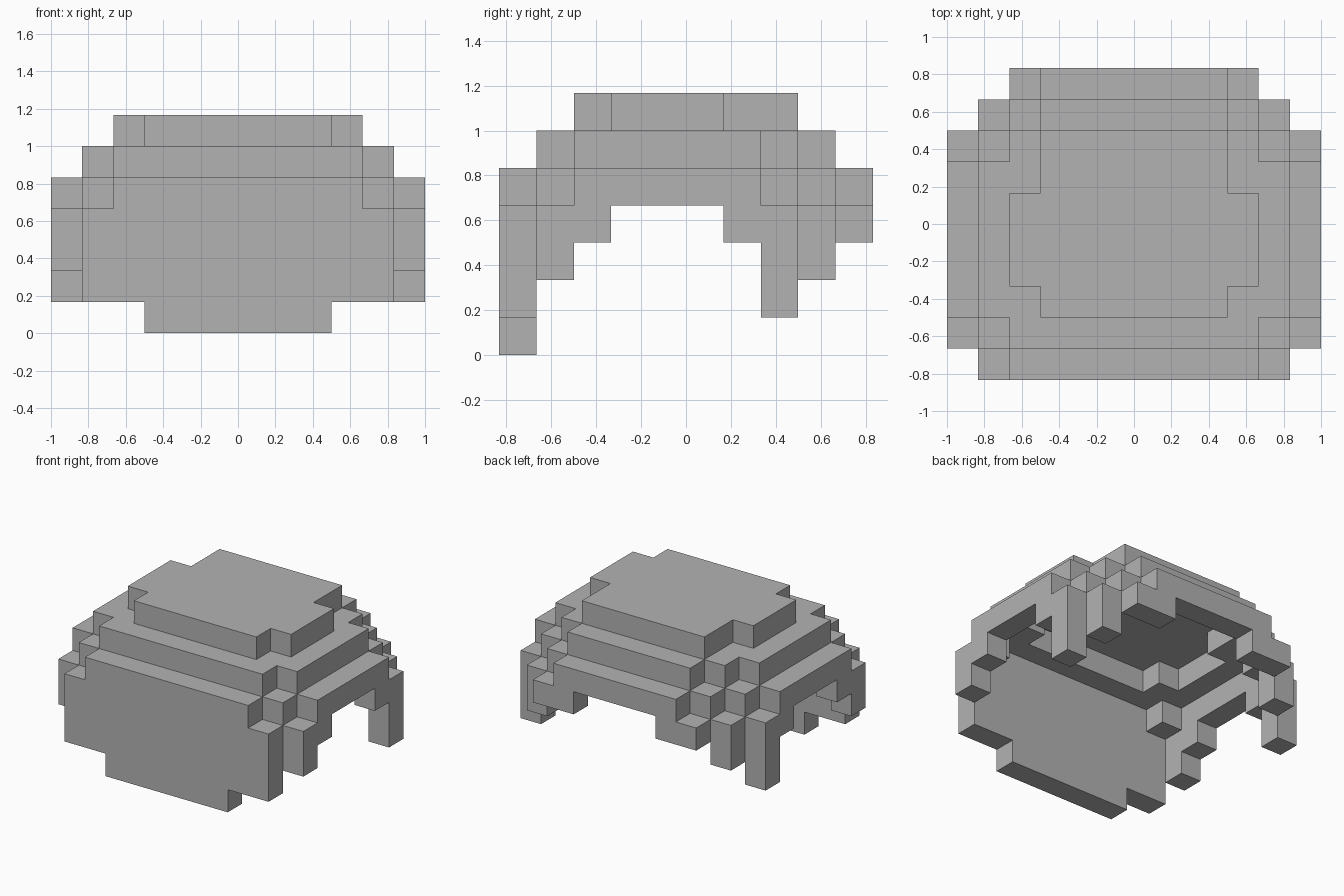
import bpy, bmesh, math
from mathutils import Vector

cube = bpy.data.objects.get("Cube")
if cube:
    bpy.data.objects.remove(cube, do_unlink=True)

U = 1 / 6  # size of one block

grey = bpy.data.materials.new("grey")
grey.use_nodes = True
colour = (0.45, 0.45, 0.45, 1)
grey.diffuse_color = colour
grey.node_tree.nodes["Principled BSDF"].inputs["Base Color"].default_value = colour

# Boxes in block units: x from the centre (mirrored), y from the front, z from the floor
PARTS = {
    "crown": [(0, 3, 2, 8, 6, 7), (3, 4, 3, 6, 6, 7)],
    "upper_ring": [(0, 4, 1, 2, 5, 6), (3, 5, 2, 3, 5, 6), (4, 5, 3, 6, 5, 6),
                   (3, 5, 6, 7, 5, 6), (3, 4, 7, 8, 5, 6), (0, 3, 8, 9, 5, 6)],
    "lower_ring": [(4, 5, 1, 2, 4, 5), (5, 6, 2, 7, 4, 5), (4, 5, 7, 8, 4, 5),
                   (3, 4, 8, 9, 4, 5), (0, 3, 9, 10, 4, 5)],
    "front_wall": [(0, 4, 0, 1, 4, 5), (0, 5, 0, 1, 1, 4), (0, 3, 0, 1, 0, 1)],
    "front_side_steps": [(5, 6, 1, 2, 2, 4), (5, 6, 2, 3, 3, 4)],
    "rear_corner_steps": [(5, 6, 6, 7, 3, 4), (5, 6, 7, 8, 1, 4),
                          (4, 5, 8, 9, 2, 4), (2, 4, 9, 10, 3, 4)],
}


def cells_of(boxes):
    """All blocks filled by the boxes and their mirror images."""
    cells = set()
    for x0, x1, y0, y1, z0, z1 in boxes:
        for x in range(x0, x1):
            for y in range(y0, y1):
                for z in range(z0, z1):
                    cells |= {(x, y, z), (-1 - x, y, z)}
    return cells


def exposed_faces(bm, cell, solid):
    """Add the sides of a block that do not touch another block."""
    for axis in range(3):
        for side in (0, 1):
            near = list(cell)
            near[axis] += 2 * side - 1
            if tuple(near) in solid:
                continue
            u, v = (axis + 1) % 3, (axis + 2) % 3
            corners = []
            for a, b in ((0, 0), (1, 0), (1, 1), (0, 1)):
                p = list(cell)
                p[axis] += side
                p[u] += a
                p[v] += b
                corners.append(bm.verts.new(Vector((p[0], p[1] - 5, p[2])) * U))
            bm.faces.new(corners if side else corners[::-1])


blocks = {name: cells_of(boxes) for name, boxes in PARTS.items()}
solid = set().union(*blocks.values())

# Build each part as an open-jointed shell with flat sides merged
for name, cells in blocks.items():
    bm = bmesh.new()
    for cell in sorted(cells):
        exposed_faces(bm, cell, solid)
    bmesh.ops.remove_doubles(bm, verts=bm.verts[:], dist=0.001)
    bmesh.ops.dissolve_limit(bm, angle_limit=math.radians(1),
                             verts=bm.verts[:], edges=bm.edges[:])
    mesh = bpy.data.meshes.new(name)
    bm.to_mesh(mesh)
    bm.free()
    mesh.materials.append(grey)
    bpy.context.collection.objects.link(bpy.data.objects.new(name, mesh))
